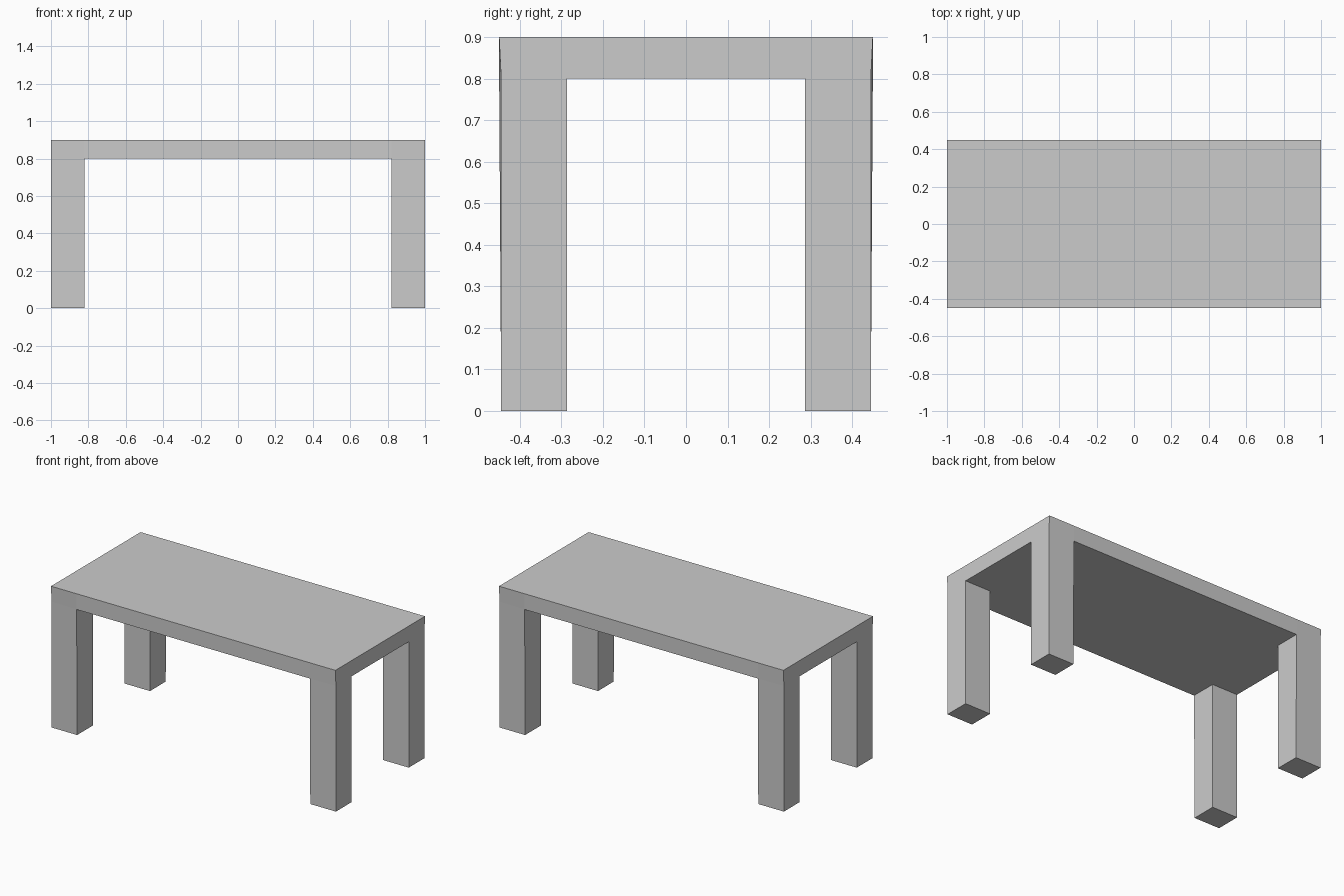
import bpy, bmesh

if "Cube" in bpy.data.objects:
    bpy.data.objects.remove(bpy.data.objects["Cube"])

XS = (-1.0, -0.82, 0.82, 1.0)
YS = (-0.445, -0.287, 0.287, 0.445)
LEG_TOP, HEIGHT = 0.8, 0.9

bm = bmesh.new()

# Underside: 3 x 3 cells, the four corner cells become the legs
grid = [[bm.verts.new((x, y, LEG_TOP)) for y in YS] for x in XS]
corners = []
for i in range(3):
    for j in range(3):
        face = bm.faces.new((grid[i][j], grid[i][j + 1],
                             grid[i + 1][j + 1], grid[i + 1][j]))
        if i != 1 and j != 1:
            corners.append(face)

# Tabletop: sides and upper face, very slightly wider than the legs
rim = [e for e in bm.edges if e.is_boundary]
ext = bmesh.ops.extrude_edge_only(bm, edges=rim)["geom"]
for v in (g for g in ext if isinstance(g, bmesh.types.BMVert)):
    v.co.z = HEIGHT
    if abs(v.co.y) > 0.4:
        v.co.y *= 0.45 / 0.445
top_rim = [g for g in ext if isinstance(g, bmesh.types.BMEdge) and g.is_boundary]
bmesh.ops.contextual_create(bm, geom=top_rim)

# Legs: pull each corner cell down to the floor
legs = bmesh.ops.extrude_discrete_faces(bm, faces=corners)["faces"]
for face in legs:
    for v in face.verts:
        v.co.z = 0.0

# Front and back edge of the tabletop stays full width between the legs
for i in (1, 2):
    for j in (0, 3):
        grid[i][j].co.y *= 0.45 / 0.445

bmesh.ops.recalc_face_normals(bm, faces=bm.faces[:])
mesh = bpy.data.meshes.new("table")
bm.to_mesh(mesh)
bm.free()
bpy.context.collection.objects.link(bpy.data.objects.new("table", mesh))
